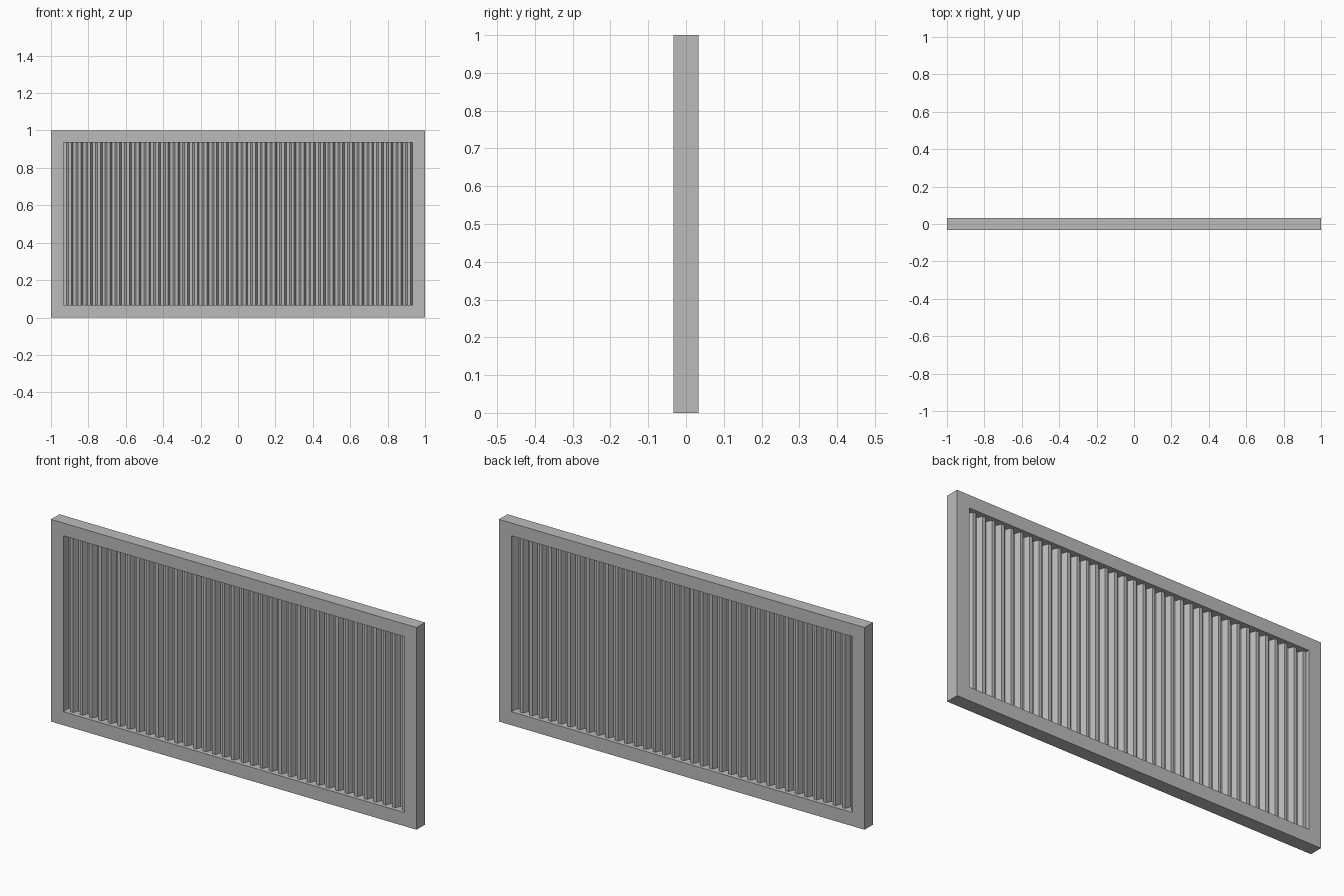
import bpy, bmesh

old = bpy.data.objects.get("Cube")
if old:
    bpy.data.objects.remove(old, do_unlink=True)

grey = bpy.data.materials.new("plain grey")
grey.use_nodes = True
grey.diffuse_color = (0.5, 0.5, 0.5, 1)
grey.node_tree.nodes["Principled BSDF"].inputs["Base Color"].default_value = (0.5, 0.5, 0.5, 1)

HALF_DEPTH = 0.033
INNER_X, INNER_LOW, INNER_TOP = 0.933, 0.067, 0.937


def make_object(name, bm):
    bmesh.ops.recalc_face_normals(bm, faces=bm.faces)
    mesh = bpy.data.meshes.new(name)
    bm.to_mesh(mesh)
    bm.free()
    mesh.materials.append(grey)
    obj = bpy.data.objects.new(name, mesh)
    bpy.context.collection.objects.link(obj)
    return obj


def extrude(bm, faces, offset):
    new = bmesh.ops.extrude_face_region(bm, geom=faces)["geom"]
    verts = [g for g in new if isinstance(g, bmesh.types.BMVert)]
    bmesh.ops.translate(bm, verts=verts, vec=offset)


# Rectangular frame: a mitred ring pushed back to full depth
bm = bmesh.new()
rings = []
for x, low, top in ((1, 0, 1), (INNER_X, INNER_LOW, INNER_TOP)):
    corners = ((-x, low), (x, low), (x, top), (-x, top))
    rings.append([bm.verts.new((cx, -HALF_DEPTH, cz)) for cx, cz in corners])
outer, inner = rings
ring = [bm.faces.new((outer[i], outer[(i + 1) % 4], inner[(i + 1) % 4], inner[i]))
        for i in range(4)]
extrude(bm, ring, (0, 2 * HALF_DEPTH, 0))
make_object("frame", bm)

# Corrugated panel: a repeated trapezoid wave raised to the opening height
WAVES, AMPLITUDE, THICKNESS = 36, 0.013, 0.004
pitch = 2 * INNER_X / WAVES
wave = ((0, 1), (0.3, 1), (0.5, -1), (0.8, -1))
profile = [(-INNER_X + (n + t) * pitch, side * AMPLITUDE)
           for n in range(WAVES) for t, side in wave]
profile.append((INNER_X, AMPLITUDE))
bm = bmesh.new()
front = [bm.verts.new((x, y - THICKNESS / 2, INNER_LOW)) for x, y in profile]
back = [bm.verts.new((x, y + THICKNESS / 2, INNER_LOW)) for x, y in profile]
strip = [bm.faces.new((front[i], front[i + 1], back[i + 1], back[i]))
         for i in range(len(profile) - 1)]
extrude(bm, strip, (0, 0, INNER_TOP - INNER_LOW))
make_object("corrugated_panel", bm)
